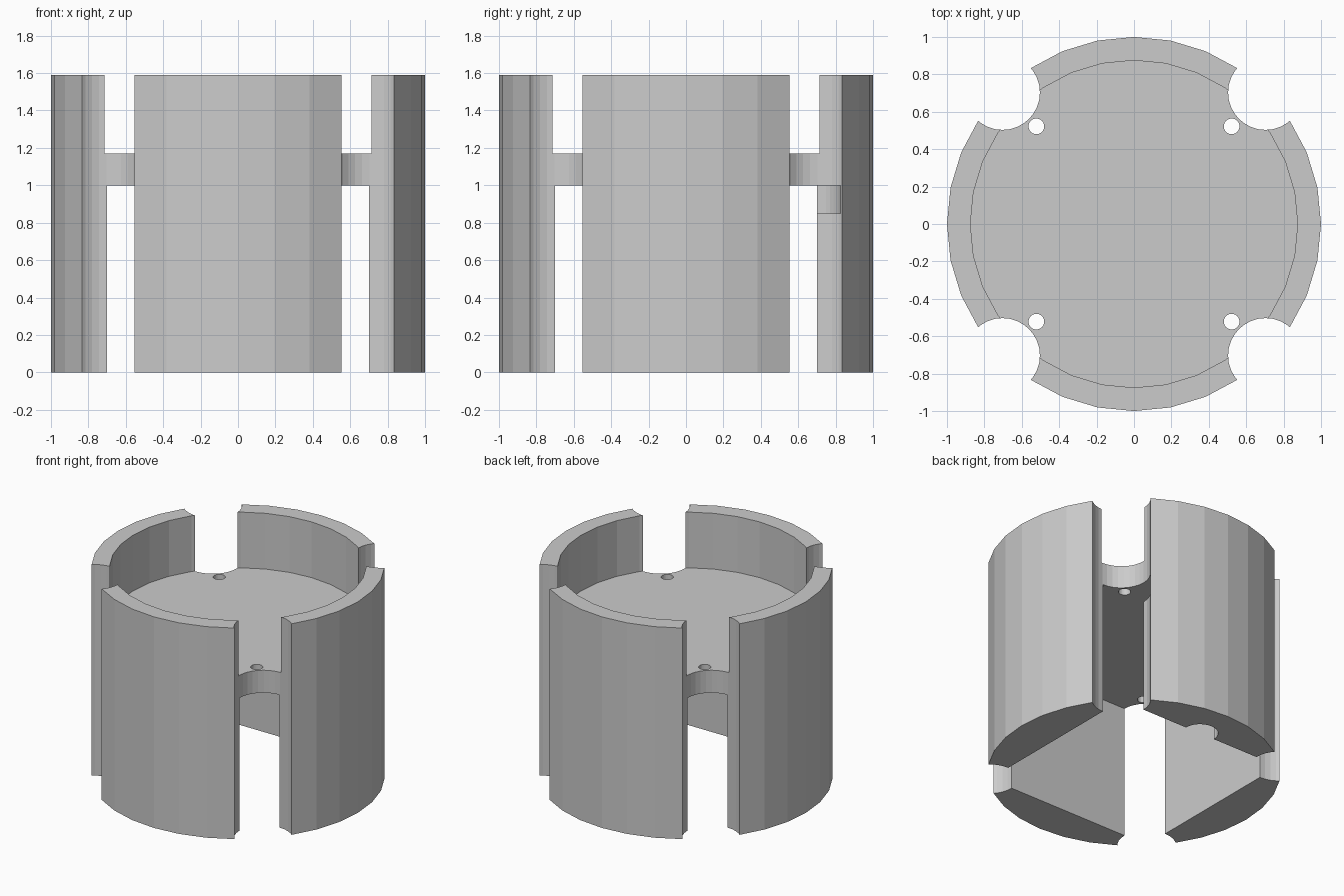
import bpy

if "Cube" in bpy.data.objects:
    bpy.data.objects.remove(bpy.data.objects["Cube"])

H = 1.59          # total height
PLATE_LOW, PLATE_TOP = 1.0, 1.17


def cylinder(name, r, z0, z1, x=0, y=0, sides=32):
    bpy.ops.mesh.primitive_cylinder_add(vertices=sides, radius=r, depth=z1 - z0,
                                        location=(x, y, (z0 + z1) / 2))
    ob = bpy.context.object
    ob.name = name
    return ob


def box(name, x0, x1, y0, y1, z0, z1):
    bpy.ops.mesh.primitive_cube_add(size=1, location=((x0 + x1) / 2, (y0 + y1) / 2, (z0 + z1) / 2))
    ob = bpy.context.object
    ob.name = name
    ob.scale = (x1 - x0, y1 - y0, z1 - z0)
    bpy.ops.object.transform_apply(location=False, rotation=False, scale=True)
    return ob


def cut(target, cutter):
    cutter.hide_render = True
    mod = target.modifiers.new("cut", 'BOOLEAN')
    mod.operation = 'DIFFERENCE'
    mod.solver = 'EXACT'
    mod.object = cutter
    bpy.context.view_layer.objects.active = target
    bpy.ops.object.modifier_apply(modifier=mod.name)
    bpy.data.objects.remove(cutter, do_unlink=True)


# Outer drum
body = cylinder("slotted_housing", 1.0, 0, H)

# Round recess above the plate, square pocket below it
cut(body, cylinder("recess_cutter", 0.875, PLATE_TOP, H + 0.2))
cut(body, box("pocket_cutter", -0.7, 0.7, -0.7, 0.7, -0.2, PLATE_LOW))

# Wiring groove and side channel in the back wall
cut(body, cylinder("groove_cutter", 0.125, -0.2, PLATE_LOW, 0, 0.7))
cut(body, box("channel_cutter", 0, 0.7, 0.6, 0.825, 0.85, PLATE_LOW))

# Corner slots and small screw holes
for sx in (-1, 1):
    for sy in (-1, 1):
        cut(body, cylinder("slot_cutter", 0.2, -0.2, H + 0.2, sx * 0.703, sy * 0.703))
        cut(body, cylinder("hole_cutter", 0.042, 0.8, 1.4, sx * 0.522, sy * 0.522, 24))
